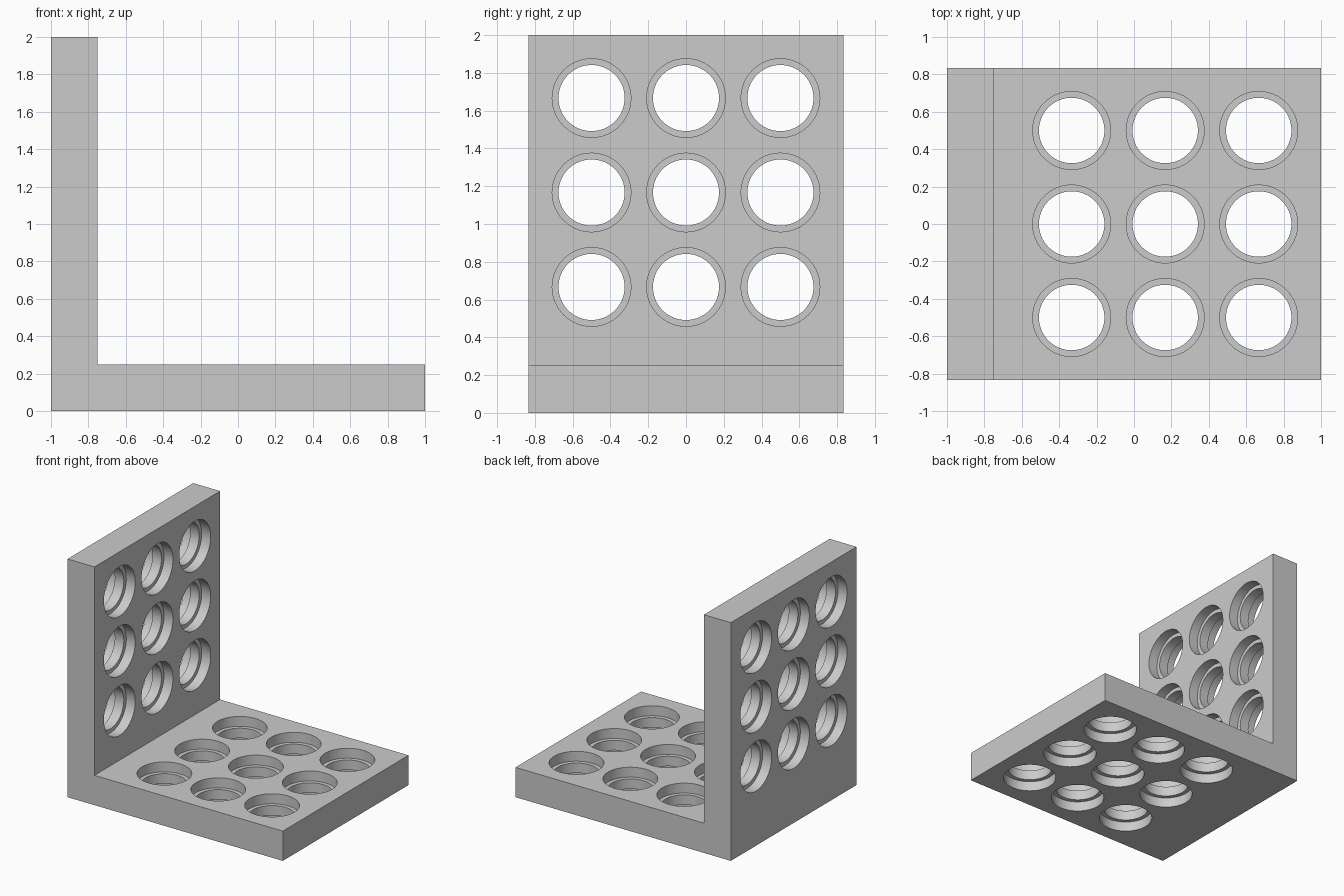
import bpy, bmesh, math
from mathutils import Matrix, Vector

cube = bpy.data.objects.get("Cube")
if cube:
    bpy.data.objects.remove(cube, do_unlink=True)

THICK, HALF_DEPTH = 0.25, 0.8333
BORE, RECESS, STEP = 0.175, 0.2083, 0.0833
PITCH, SEGMENTS = 0.5, 64

grey = bpy.data.materials.new("light_grey")
grey.use_nodes = True
colour = (0.6, 0.6, 0.6, 1)
grey.diffuse_color = colour
grey.node_tree.nodes["Principled BSDF"].inputs["Base Color"].default_value = colour


def make_object(name, bm):
    bmesh.ops.recalc_face_normals(bm, faces=bm.faces)
    mesh = bpy.data.meshes.new(name)
    bm.to_mesh(mesh)
    bm.free()
    mesh.materials.append(grey)
    obj = bpy.data.objects.new(name, mesh)
    bpy.context.collection.objects.link(obj)
    return obj


# L-shaped bracket body, extruded from its side profile
bm = bmesh.new()
outline = [(-1, 0), (1, 0), (1, THICK), (THICK - 1, THICK), (THICK - 1, 2), (-1, 2)]
face = bm.faces.new([bm.verts.new((x, -HALF_DEPTH, z)) for x, z in outline])
extruded = bmesh.ops.extrude_face_region(bm, geom=[face])["geom"]
bmesh.ops.translate(bm, vec=(0, 2 * HALF_DEPTH, 0),
                    verts=[v for v in extruded if isinstance(v, bmesh.types.BMVert)])
bracket = make_object("angle_bracket", bm)


# Stepped cutter: a recess on each side of a narrower central bore
def add_cutter(bm, matrix):
    over = 0.05
    profile = [(RECESS, -over), (RECESS, STEP), (BORE, STEP),
               (BORE, THICK - STEP), (RECESS, THICK - STEP), (RECESS, THICK + over)]
    rings = []
    for r, h in profile:
        angles = [math.tau * i / SEGMENTS for i in range(SEGMENTS)]
        rings.append([bm.verts.new(matrix @ Vector((r * math.cos(a), r * math.sin(a), h)))
                      for a in angles])
    for low, high in zip(rings, rings[1:]):
        for i in range(SEGMENTS):
            j = (i + 1) % SEGMENTS
            bm.faces.new((low[i], low[j], high[j], high[i]))
    bm.faces.new(rings[0][::-1])
    bm.faces.new(rings[-1])


# Three by three holes through the floor plate and the upright plate
bm = bmesh.new()
turn = Matrix.Rotation(math.pi / 2, 4, "Y")
for row in (-1, 0, 1):
    for col in (-1, 0, 1):
        y = row * PITCH
        add_cutter(bm, Matrix.Translation((0.1667 + col * PITCH, y, 0)))
        add_cutter(bm, Matrix.Translation((-1, y, 1.1667 + col * PITCH)) @ turn)
cutter = make_object("hole_cutter", bm)
cutter.hide_render = True

cut = bracket.modifiers.new("holes", "BOOLEAN")
cut.operation = "DIFFERENCE"
cut.solver = "EXACT"
cut.object = cutter

# Apply the cut, then smooth the bores while keeping edges sharp
bpy.ops.object.select_all(action="DESELECT")
bracket.select_set(True)
bpy.context.view_layer.objects.active = bracket
bpy.ops.object.modifier_apply(modifier=cut.name)
bpy.data.objects.remove(cutter, do_unlink=True)
bpy.ops.object.shade_smooth_by_angle(angle=math.radians(30))
